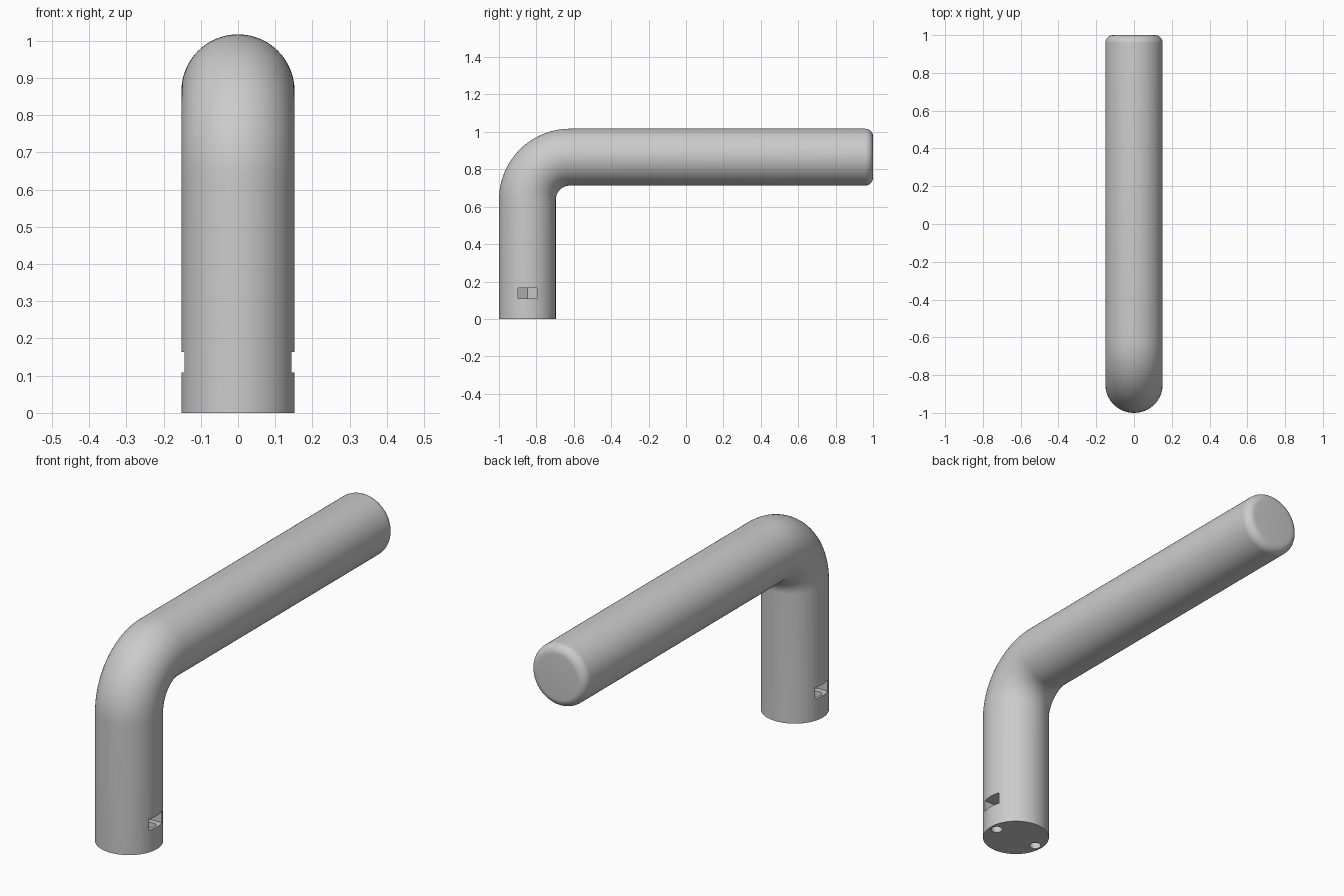
import bpy, bmesh
from math import sin, cos, pi, radians

cube = bpy.data.objects.get("Cube")
if cube:
    bpy.data.objects.remove(cube, do_unlink=True)

RADIUS, SIDES = 0.152, 96
STEM_Y, ARM_Z, BEND = -0.848, 0.865, 0.228
END_Y, FILLET = 1.0, 0.042

grey = bpy.data.materials.new("satin grey")
grey.use_nodes = True
grey.diffuse_color = (0.6, 0.6, 0.6, 1)
grey.node_tree.nodes["Principled BSDF"].inputs["Base Color"].default_value = (0.6, 0.6, 0.6, 1)


def make_object(name, bm):
    bmesh.ops.recalc_face_normals(bm, faces=bm.faces)
    mesh = bpy.data.meshes.new(name)
    bm.to_mesh(mesh)
    bm.free()
    mesh.materials.append(grey)
    obj = bpy.data.objects.new(name, mesh)
    bpy.context.collection.objects.link(obj)
    return obj


def loft(name, rings):
    """Skin a list of equal point rings and cap both ends."""
    bm = bmesh.new()
    loops = [[bm.verts.new(p) for p in ring] for ring in rings]
    n = len(loops[0])
    for a, b in zip(loops, loops[1:]):
        for i in range(n):
            j = (i + 1) % n
            bm.faces.new((a[i], a[j], b[j], b[i]))
    bm.faces.new(loops[0][::-1])
    bm.faces.new(loops[-1])
    return make_object(name, bm)


def tube_ring(y, z, tilt, r):
    """Circle whose axis leans from straight up towards the back."""
    ring = []
    for i in range(SIDES):
        t = 2 * pi * i / SIDES
        ring.append((r * cos(t), y + r * sin(t) * cos(tilt), z - r * sin(t) * sin(tilt)))
    return ring


def prism(name, x, y, z0, z1, r, sides, turn=0):
    angles = [turn + 2 * pi * i / sides for i in range(sides)]
    return loft(name, [[(x + r * cos(a), y + r * sin(a), z) for a in angles]
                       for z in (z0, z1)])


# Bent handle: upright stem, quarter bend, arm with a rounded end
rings = [tube_ring(STEM_Y, 0, 0, RADIUS)]
for i in range(25):
    a = pi / 2 * i / 24
    rings.append(tube_ring(STEM_Y + BEND * (1 - cos(a)), ARM_Z - BEND * (1 - sin(a)), a, RADIUS))
for i in range(9):
    a = pi / 2 * i / 8
    rings.append(tube_ring(END_Y - FILLET * (1 - sin(a)), ARM_Z, pi / 2,
                           RADIUS - FILLET * (1 - cos(a))))
handle = loft("lever_handle", rings)

# Nut slots in both flanks, and the screw holes that reach them from below
for side in (-1, 1):
    x = side * 0.116
    cutters = [prism("nut_slot_cutter", x, STEM_Y, 0.108, 0.164, 0.058, 6),
               prism("screw_hole_cutter", x, STEM_Y, -0.05, 0.13, 0.026, 32)]
    for cutter in cutters:
        mod = handle.modifiers.new("cut", "BOOLEAN")
        mod.operation, mod.solver, mod.object = "DIFFERENCE", "EXACT", cutter
        bpy.context.view_layer.objects.active = handle
        bpy.ops.object.modifier_apply(modifier=mod.name)
        bpy.data.objects.remove(cutter, do_unlink=True)

# Smooth shading with crisp cut edges
bpy.ops.object.select_all(action="DESELECT")
handle.select_set(True)
bpy.context.view_layer.objects.active = handle
bpy.ops.object.shade_smooth_by_angle(angle=radians(30))
